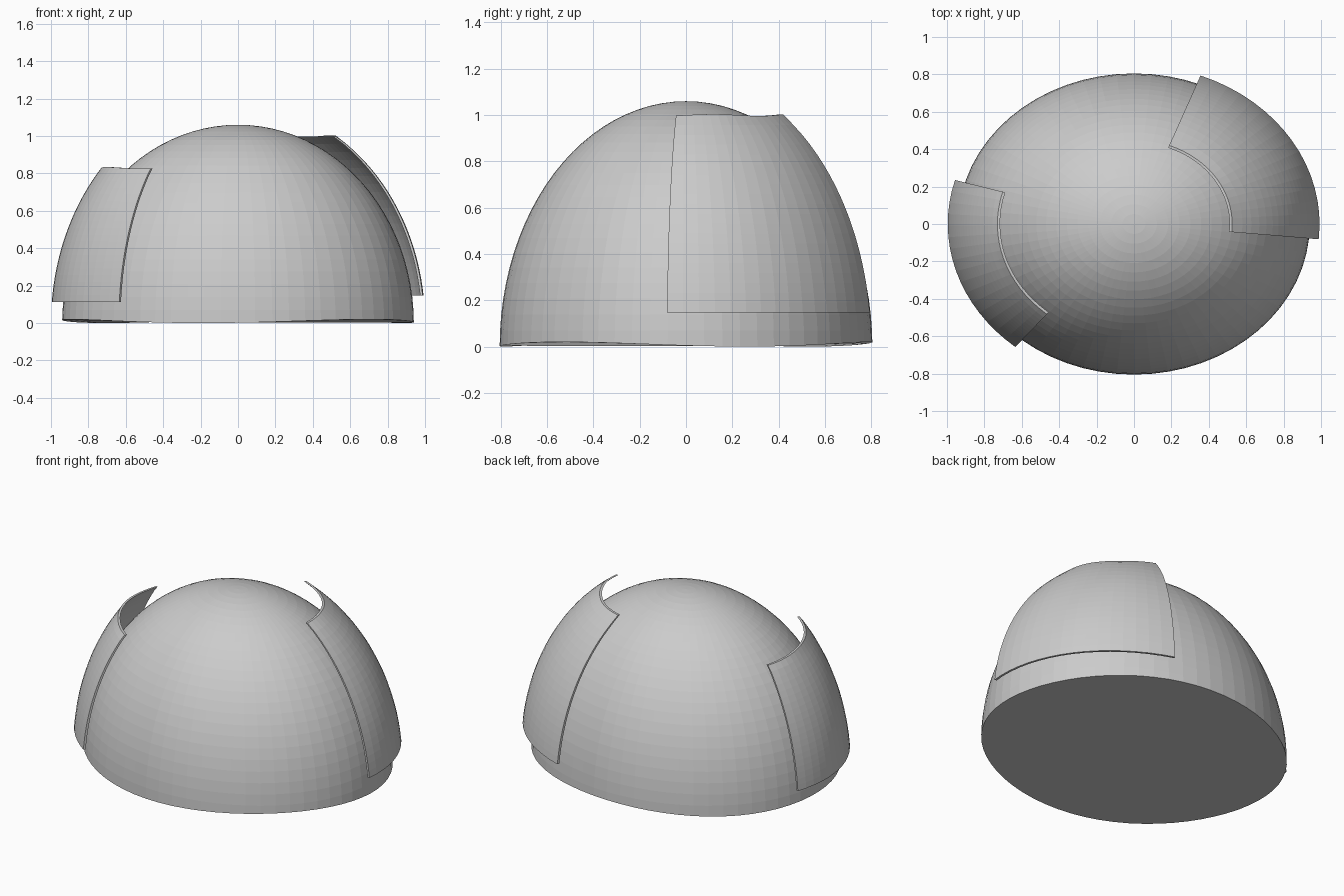
import bpy, bmesh
from math import sin, cos, pi, radians, sqrt

if "Cube" in bpy.data.objects:
    bpy.data.objects.remove(bpy.data.objects["Cube"])


def make_object(name, verts, faces):
    mesh = bpy.data.meshes.new(name)
    mesh.from_pydata(verts, [], faces)
    bm = bmesh.new()
    bm.from_mesh(mesh)
    bmesh.ops.recalc_face_normals(bm, faces=bm.faces)
    bm.to_mesh(mesh)
    bm.free()
    obj = bpy.data.objects.new(name, mesh)
    bpy.context.collection.objects.link(obj)
    return obj


# Closed half-ellipsoid body with a very slightly uneven rim
def dome(segments=64, rings=24):
    verts, faces = [], []
    for j in range(rings):
        p = pi / 2 * j / rings
        for i in range(segments):
            t = 2 * pi * i / segments
            wave = 0.01 - 0.01 * sin(3 * t + 0.6) if j == 0 else 0
            verts.append((0.94 * cos(p) * cos(t), 0.805 * cos(p) * sin(t),
                          1.06 * sin(p) + wave))
    top = len(verts)
    verts.append((0, 0, 1.06))
    for i in range(segments):
        k = (i + 1) % segments
        for j in range(rings - 1):
            a, b = j * segments, (j + 1) * segments
            faces.append((a + i, a + k, b + k, b + i))
        last = (rings - 1) * segments
        faces.append((last + i, last + k, top))
    faces.append(tuple(range(segments)))
    return make_object("dome_body", verts, faces)


# Thin curved plate standing off the body, spanning a range of angles and heights
def plate(name, start, end, z_low, z_high, height, thickness=0.014, cols=16, rows=20):
    verts, faces = [], []
    for shrink in (0, thickness):
        for j in range(rows + 1):
            z = z_low + (z_high - z_low) * j / rows
            r = sqrt(1 - (z / height) ** 2)
            for i in range(cols + 1):
                t = radians(start + (end - start) * i / cols)
                wave = 0.004 * sin(6 * t) if j == rows else 0
                verts.append(((r - shrink) * cos(t), (0.857 * r - shrink) * sin(t), z + wave))
    w, n = cols + 1, (cols + 1) * (rows + 1)
    for base in (0, n):
        for j in range(rows):
            for i in range(cols):
                a = base + j * w + i
                faces.append((a, a + 1, a + w + 1, a + w))
    # Border strip joining the outer and inner skins
    rim = ([i for i in range(cols)] + [j * w + cols for j in range(rows)]
           + [rows * w + i for i in range(cols, 0, -1)] + [j * w for j in range(rows, 0, -1)])
    for a, b in zip(rim, rim[1:] + rim[:1]):
        faces.append((a, b, b + n, a + n))
    return make_object(name, verts, faces)


dome()
plate("right_plate", -5.5, 69, 0.147, 1.0, 1.175)
plate("left_plate", 164, 230.4, 0.113, 0.83, 1.215)
